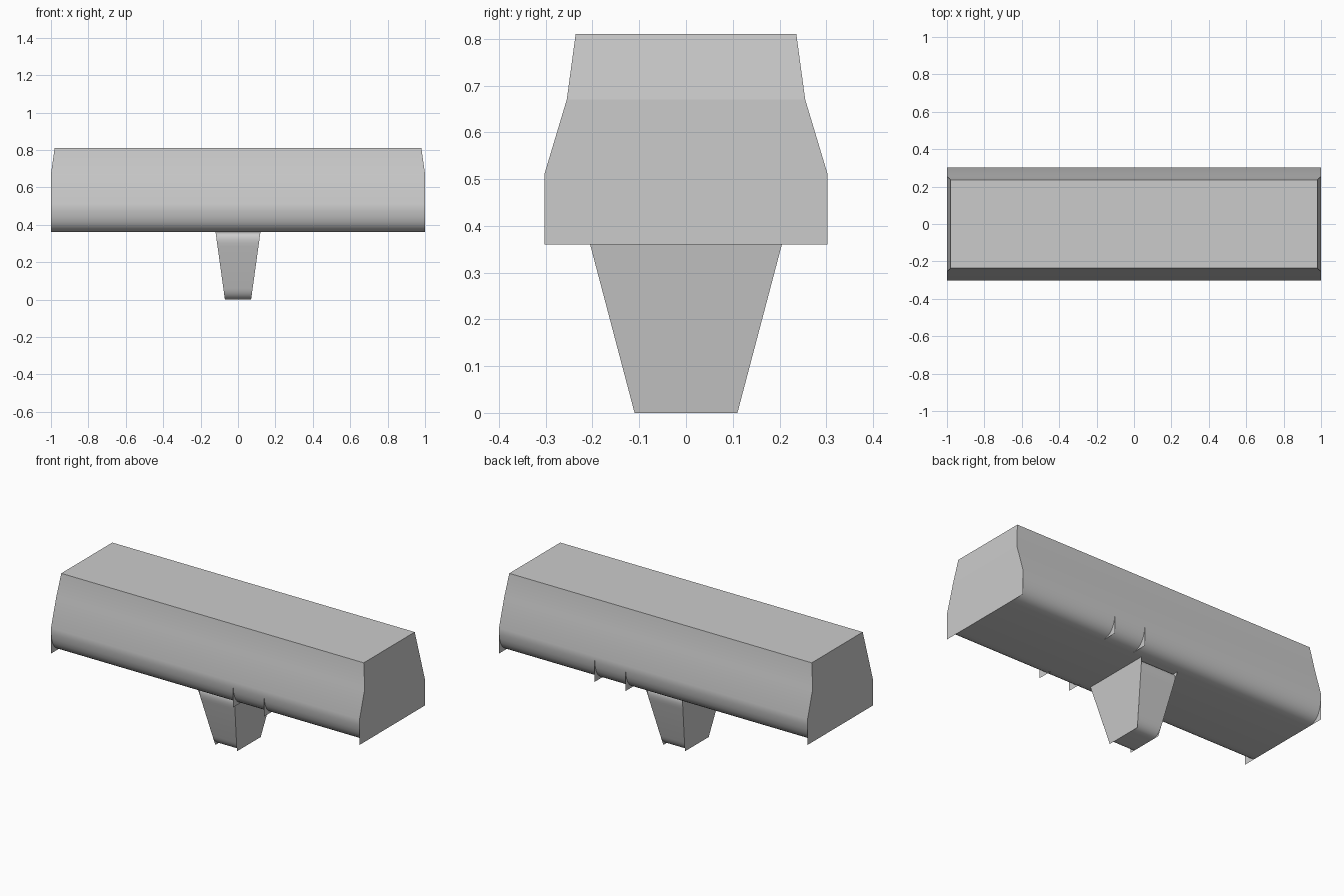
import bpy, math

if "Cube" in bpy.data.objects:
    bpy.data.objects.remove(bpy.data.objects["Cube"])


def bevel(a, c, b, n=8):
    """Points of a quadratic curve from a to b with corner c."""
    return [tuple((1 - t) ** 2 * p + 2 * t * (1 - t) * q + t * t * r
                  for p, q, r in zip(a, c, b)) for t in (i / n for i in range(n + 1))]


def make(name, verts, faces):
    me = bpy.data.meshes.new(name)
    me.from_pydata(verts, [], faces)
    me.update()
    me.shade_smooth()
    me.set_sharp_from_angle(angle=math.radians(35))
    ob = bpy.data.objects.new(name, me)
    bpy.context.collection.objects.link(ob)
    return ob


def ring(half):
    """Mirror a half outline (y, z), listed top to bottom, into a closed loop."""
    return [(-y, z) for y, z in half] + [(y, z) for y, z in reversed(half)]


def skin(name, half, width):
    """Loft the outline between the two ends; width(z) gives the half length."""
    loop = ring(half)
    n = len(loop)
    verts = [(s * width(z), y, z) for s in (-1, 1) for y, z in loop]
    faces = [(i, (i + 1) % n, n + (i + 1) % n, n + i) for i in range(n)]
    return make(name, verts, faces)


def plate(name, half, width, side):
    """Flat square-cornered end plate."""
    loop = ring(half)
    if side < 0:
        loop.reverse()
    return make(name, [(side * width(z), y, z) for y, z in loop],
                [tuple(range(len(loop)))])


def body_w(z):
    return 1.0 - 0.02 * max(0, z - 0.67) / 0.14


def foot_w(z):
    return 0.07 + 0.05 * z / 0.36


# Long body with rounded lower edges
low_bevel = bevel((0.303, 0.51), (0.303, 0.36), (0.203, 0.36))
skin("body", [(0.236, 0.81), (0.255, 0.67)] + low_bevel, body_w)

# Tapered pedestal, rounded at top and bottom
foot_top = bevel((0.155, 0.36), (0.205, 0.36), (0.185, 0.285))
foot_low = bevel((0.126, 0.06), (0.11, 0.0), (0.06, 0.0))
skin("pedestal", foot_top + foot_low, foot_w)

# Square-cornered end plates
for side, tag in ((-1, "left"), (1, "right")):
    plate("body_end_" + tag,
          [(0.255, 0.67), (0.303, 0.51), (0.303, 0.36)], body_w, side)
    plate("body_end_top_" + tag, [(0.236, 0.81), (0.255, 0.67)], body_w, side)
    plate("pedestal_end_" + tag, [(0.205, 0.36), (0.11, 0.0)], foot_w, side)

# Thin corner fins under the body, front and back
for i, x in enumerate((0.18, 0.38)):
    for side, tag in ((-1, "front"), (1, "back")):
        pts = [(0.303, 0.36)] + low_bevel
        make(f"fin_{tag}_{i + 1}", [(x, side * y, z) for y, z in pts],
             [(0, k, k + 1) for k in range(1, len(pts) - 1)])
